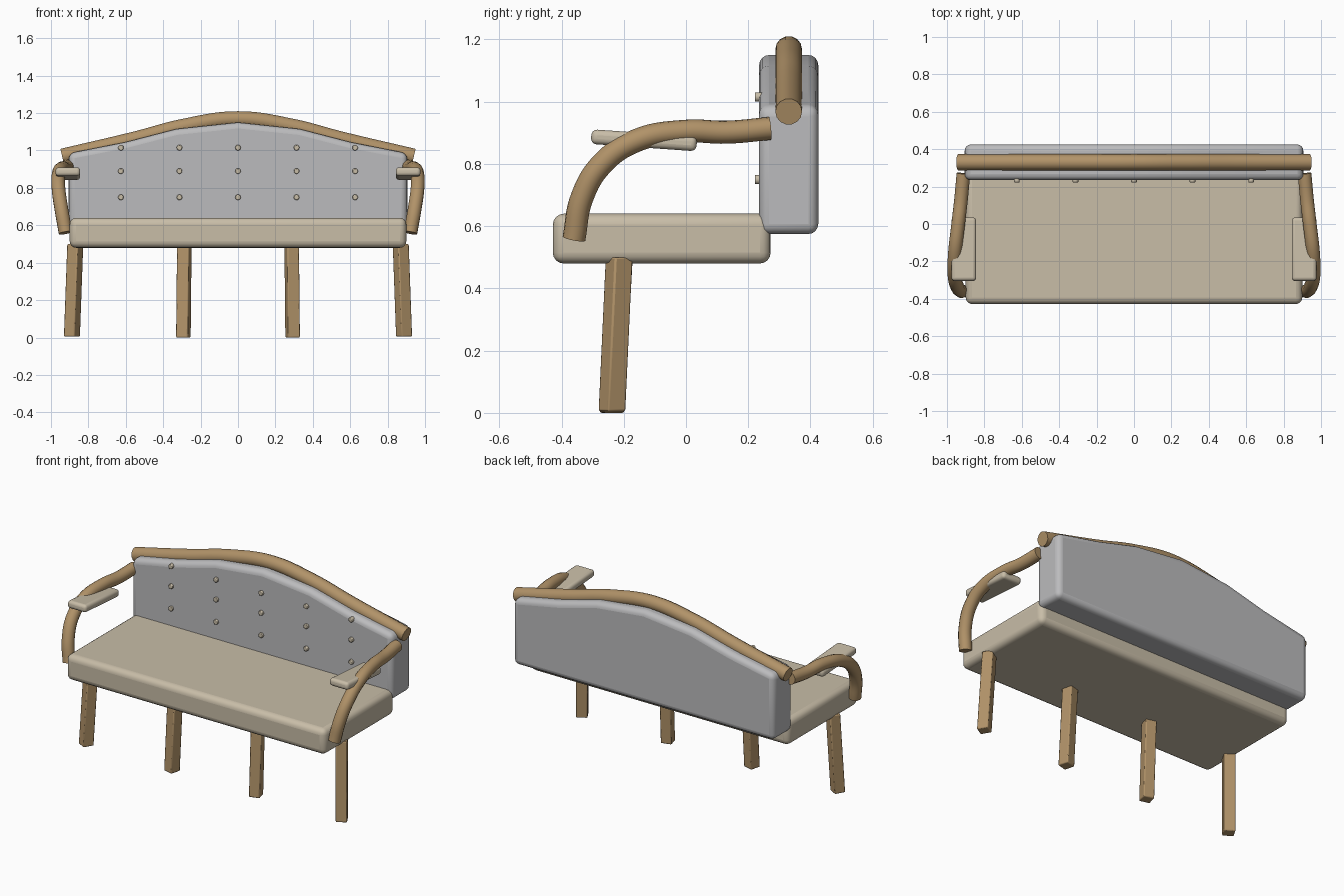
import bpy, bmesh
from math import radians
from mathutils import Vector, Matrix

cube = bpy.data.objects.get("Cube")
if cube:
    bpy.data.objects.remove(cube)


def material(name, rgb):
    m = bpy.data.materials.new(name)
    m.use_nodes = True
    m.diffuse_color = (*rgb, 1)
    m.node_tree.nodes["Principled BSDF"].inputs["Base Color"].default_value = (*rgb, 1)
    return m


WOOD = material("warm wood", (0.44, 0.29, 0.14))
CREAM = material("cream fabric", (0.58, 0.51, 0.39))
GREY = material("grey fabric", (0.5, 0.5, 0.51))


def finish(obj, mat, bevel=0, segments=4):
    """Assign the material, round the edges and smooth the shading."""
    obj.data.materials.append(mat)
    if bevel:
        mod = obj.modifiers.new("rounded edges", "BEVEL")
        mod.width, mod.segments = bevel, segments
        mod.limit_method, mod.angle_limit = "ANGLE", radians(30)
    bpy.ops.object.select_all(action="DESELECT")
    obj.select_set(True)
    bpy.context.view_layer.objects.active = obj
    bpy.ops.object.shade_smooth_by_angle(angle=radians(35))
    return obj


def mesh_object(name, bm):
    bmesh.ops.recalc_face_normals(bm, faces=bm.faces)
    data = bpy.data.meshes.new(name)
    bm.to_mesh(data)
    bm.free()
    obj = bpy.data.objects.new(name, data)
    bpy.context.collection.objects.link(obj)
    return obj


def box(name, centre, size, mat, bevel, rot_x=0):
    bm = bmesh.new()
    bmesh.ops.create_cube(bm, size=1, matrix=Matrix.Diagonal((*size, 1)))
    obj = mesh_object(name, bm)
    obj.location, obj.rotation_euler.x = centre, rot_x
    return finish(obj, mat, bevel)


def tube(name, points, radius, mat):
    """Round bar swept along a smooth path with flat capped ends."""
    curve = bpy.data.curves.new(name, "CURVE")
    curve.dimensions = "3D"
    curve.bevel_depth, curve.bevel_resolution = radius, 5
    curve.use_fill_caps, curve.resolution_u = True, 8
    spline = curve.splines.new("BEZIER")
    spline.bezier_points.add(len(points) - 1)
    for bp, p in zip(spline.bezier_points, points):
        bp.co = p
        bp.handle_left_type = bp.handle_right_type = "AUTO"
    obj = bpy.data.objects.new(name, curve)
    bpy.context.collection.objects.link(obj)
    bpy.ops.object.select_all(action="DESELECT")
    obj.select_set(True)
    bpy.context.view_layer.objects.active = obj
    bpy.ops.object.convert(target="MESH")
    return finish(bpy.context.view_layer.objects.active, mat)


def leg(name, top, bottom, turn):
    """Square post turned outwards and sheared so it splays."""
    bm = bmesh.new()
    bmesh.ops.create_cube(bm, size=1)
    spin = Matrix.Rotation(turn, 3, "Z")
    for v in bm.verts:
        end = Vector(top if v.co.z > 0 else bottom)
        v.co = end + spin @ Vector((v.co.x * 0.066, v.co.y * 0.066, 0))
    return finish(mesh_object(name, bm), WOOD, 0.006, 2)


# Seat cushion
box("seat", (0, -0.078, 0.56), (1.8, 0.7, 0.16), CREAM, 0.035)

# Humped backrest
half = [(0.905, 0.985), (0.6, 1.045), (0.33, 1.115)]
outline = [(-0.905, 0.575), (0.905, 0.575)] + half + [(0, 1.15)]
outline += [(-x, z) for x, z in reversed(half)]
bm = bmesh.new()
face = bm.faces.new([bm.verts.new((x, 0.235, z)) for x, z in outline])
grown = bmesh.ops.extrude_face_region(bm, geom=[face])["geom"]
bmesh.ops.translate(bm, vec=(0, 0.19, 0),
                    verts=[g for g in grown if isinstance(g, bmesh.types.BMVert)])
finish(mesh_object("backrest", bm), GREY, 0.032)

# Top rail
half = [(0.94, 0.968), (0.55, 1.06), (0.28, 1.13)]
path = [(-x, 0.33, z) for x, z in half] + [(0, 0.33, 1.168)]
path += [(x, 0.33, z) for x, z in reversed(half)]
tube("top_rail", path, 0.043, WOOD)

# Tufting buttons
for row, z in enumerate((0.75, 0.89, 1.015)):
    for col in range(5):
        bm = bmesh.new()
        bmesh.ops.create_cone(bm, cap_ends=True, segments=16, radius1=0.015,
                              radius2=0.015, depth=0.03)
        bmesh.ops.rotate(bm, verts=bm.verts, matrix=Matrix.Rotation(radians(90), 3, "X"))
        button = mesh_object(f"button_{row}_{col}", bm)
        button.location = ((col - 2) * 0.313, 0.236, z)
        finish(button, CREAM, 0.004, 2)

# Arms, arm pads and legs on both sides
arm = [(0.922, -0.36, 0.56), (0.945, -0.335, 0.69), (0.96, -0.27, 0.8),
       (0.958, -0.16, 0.875), (0.94, 0, 0.905), (0.925, 0.13, 0.902), (0.912, 0.27, 0.914)]
for side, s in (("left", 1), ("right", -1)):
    tube(f"{side}_arm", [(s * x, y, z) for x, y, z in arm], 0.037, WOOD)
    box(f"{side}_arm_pad", (s * 0.91, -0.135, 0.876), (0.132, 0.34, 0.047),
        CREAM, 0.018, radians(-4))
    leg(f"{side}_outer_leg", (s * 0.87, -0.215, 0.5), (s * 0.888, -0.238, 0.005),
        s * radians(30))
    leg(f"{side}_inner_leg", (s * 0.287, -0.21, 0.5), (s * 0.292, -0.238, 0),
        s * radians(15))
